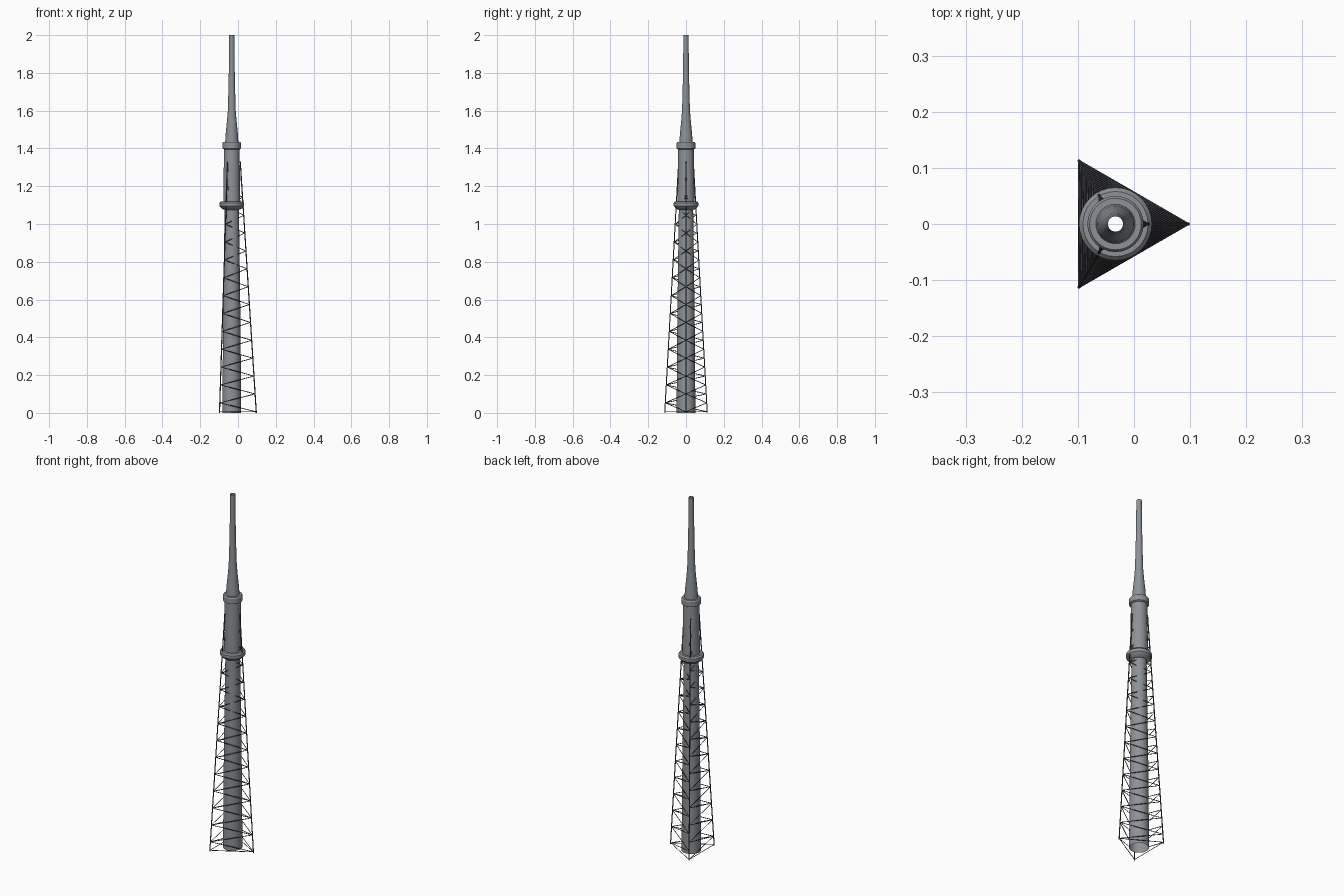
import bpy, bmesh, math
from mathutils import Vector, Matrix

if "Cube" in bpy.data.objects:
    bpy.data.objects.remove(bpy.data.objects["Cube"])

CX = -0.033          # mast axis (the three-legged plan is centred on its box)
R0, R1, ZT = 0.130, 0.045, 1.33   # leg radius at base and top, leg height
STEPS = 28           # half waves of the zigzag bracing


def material(name, rgb):
    m = bpy.data.materials.new(name)
    m.diffuse_color = (*rgb, 1)
    m.use_nodes = True
    m.node_tree.nodes["Principled BSDF"].inputs["Base Color"].default_value = m.diffuse_color
    return m


steel = material("light grey steel", (0.27, 0.29, 0.31))
dark = material("dark grey lattice", (0.07, 0.073, 0.08))


def finish(bm, name, mat, smooth=False):
    me = bpy.data.meshes.new(name)
    bm.to_mesh(me)
    bm.free()
    me.materials.append(mat)
    ob = bpy.data.objects.new(name, me)
    bpy.context.collection.objects.link(ob)
    if smooth:
        bpy.ops.object.select_all(action='DESELECT')
        ob.select_set(True)
        bpy.context.view_layer.objects.active = ob
        bpy.ops.object.shade_smooth_by_angle(angle=math.radians(30))
    return ob


def lathe(name, profile, n=32):
    """Open tube turned around the mast axis from (radius, z) points."""
    bm = bmesh.new()
    rings = [[bm.verts.new((CX + r * math.cos(math.tau * i / n),
                            r * math.sin(math.tau * i / n), z))
              for i in range(n)] for r, z in profile]
    for a, b in zip(rings, rings[1:]):
        for i in range(n):
            j = (i + 1) % n
            bm.faces.new((a[i], a[j], b[j], b[i]))
    return finish(bm, name, steel, True)


def rod(bm, p, q, r, sides):
    d = q - p
    mat = Matrix.Translation((p + q) / 2) @ d.to_track_quat('Z', 'Y').to_matrix().to_4x4()
    bmesh.ops.create_cone(bm, cap_ends=True, segments=sides, radius1=r,
                          radius2=r, depth=d.length, matrix=mat)


def leg_point(k, z):
    r = R0 + (R1 - R0) * z / ZT
    a = math.tau * k / 3
    return Vector((CX + r * math.cos(a), r * math.sin(a), z))


# Central tube, collars and hollow spire
lathe("lower_mast", [(0.050, 0), (0.046, 0.5), (0.038, 1.08)])
lathe("lower_collar", [(0.038, 1.075), (0.052, 1.08), (0.065, 1.095),
                       (0.065, 1.112), (0.058, 1.12), (0.045, 1.12)])
lathe("upper_mast", [(0.045, 1.12), (0.041, 1.40)])
lathe("upper_collar", [(0.041, 1.395), (0.050, 1.40), (0.050, 1.428),
                       (0.046, 1.434), (0.035, 1.434)])
lathe("spire", [(0.035, 1.434), (0.032, 1.48), (0.025, 1.55), (0.021, 1.60),
                (0.018, 1.70), (0.0155, 1.82), (0.0135, 2.0)])

# Three leaning legs
bm = bmesh.new()
for k in range(3):
    rod(bm, leg_point(k, 0.0003), leg_point(k, ZT), 0.003, 6)
finish(bm, "lattice_legs", dark)

# Zigzag bracing and base struts on each of the three sides
bm = bmesh.new()
dz = (ZT - 0.006) / STEPS
for a, b in ((0, 1), (0, 2), (1, 2)):
    rod(bm, leg_point(a, 0.006), leg_point(b, 0.006), 0.002, 4)
    for i in range(STEPS):
        s, e = (a, b) if i % 2 == 0 else (b, a)
        rod(bm, leg_point(s, 0.006 + i * dz), leg_point(e, 0.006 + (i + 1) * dz), 0.002, 4)
finish(bm, "lattice_bracing", dark)
